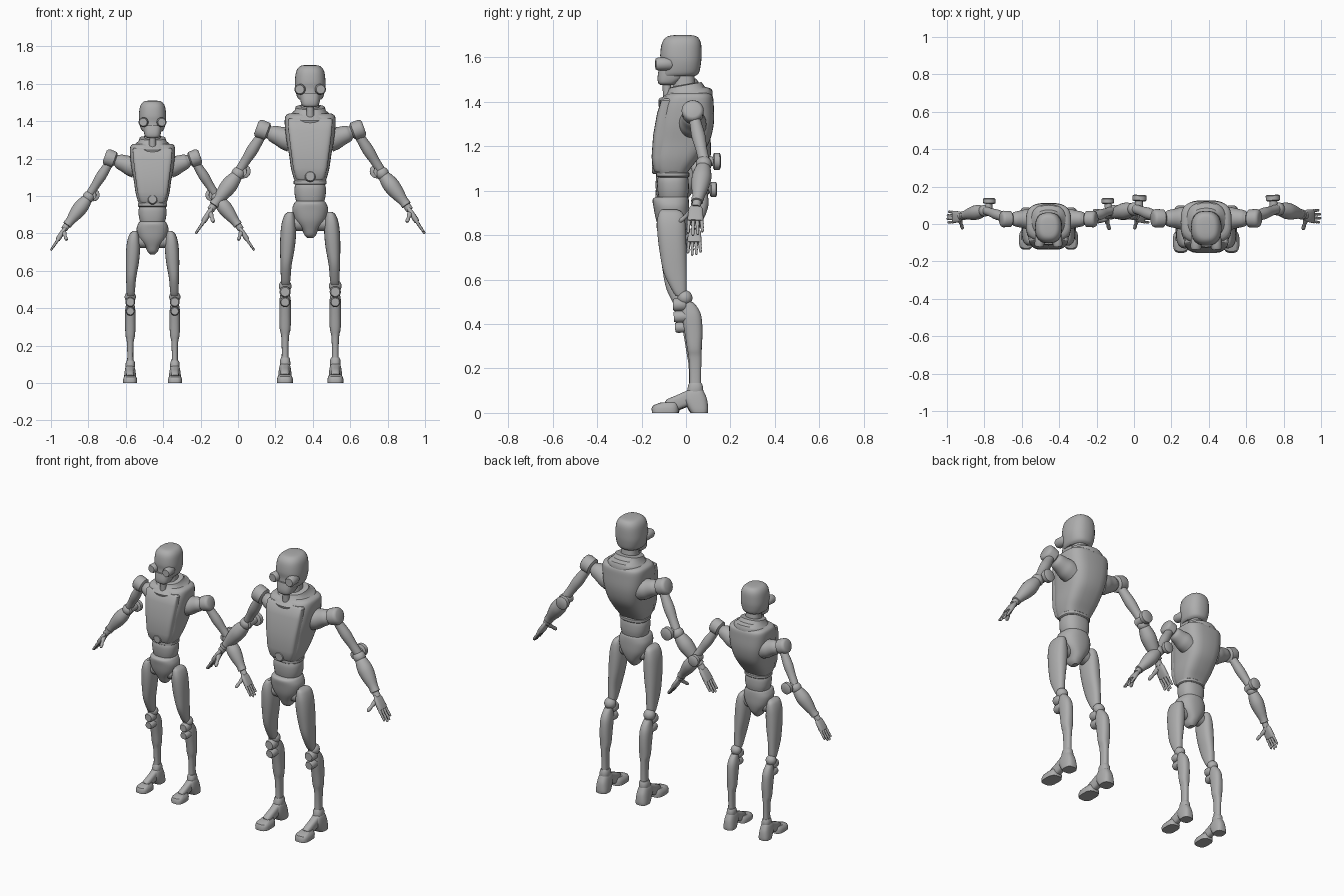
import bpy, bmesh, math
from mathutils import Vector

grey = bpy.data.materials.new("plain grey")
grey.diffuse_color = (0.42, 0.42, 0.42, 1)
parts = []


def skin(name, rings, n, p):
    """Skin closed superellipse rings (centre, u axis, v axis) into one capped solid."""
    bm = bmesh.new()
    loops = []
    for c, u, v in rings:
        loop = []
        for i in range(n):
            a = 2 * math.pi * i / n
            ca, sa = math.cos(a), math.sin(a)
            loop.append(bm.verts.new(c + u * math.copysign(abs(ca) ** (2 / p), ca)
                                     + v * math.copysign(abs(sa) ** (2 / p), sa)))
        loops.append(loop)
    for l0, l1 in zip(loops, loops[1:]):
        for i in range(n):
            j = (i + 1) % n
            bm.faces.new((l0[i], l0[j], l1[j], l1[i]))
    bm.faces.new(loops[0][::-1])
    bm.faces.new(loops[-1])
    bmesh.ops.recalc_face_normals(bm, faces=bm.faces)
    me = bpy.data.meshes.new(name)
    bm.to_mesh(me)
    bm.free()
    me.materials.append(grey)
    ob = bpy.data.objects.new(name, me)
    bpy.context.collection.objects.link(ob)
    parts.append(ob)


def smooth_rows(rows, k=4):
    """Catmull-Rom interpolation between rows of numbers."""
    out = []
    for i in range(len(rows) - 1):
        a, b, c, d = (rows[max(0, min(len(rows) - 1, i + o))] for o in (-1, 0, 1, 2))
        for s in range(k):
            t = s / k
            out.append([0.5 * (2 * q + (r - o) * t + (2 * o - 5 * q + 4 * r - w) * t * t
                               + (3 * q - o - 3 * r + w) * t ** 3)
                        for o, q, r, w in zip(a, b, c, d)])
    return out + [list(rows[-1])]


def loft(name, rows, p=2.4, x=0.0, tilt=0.0, soft=True, n=32):
    """Upright body from rows of (z, y front, y back, half width, x offset)."""
    rows = [tuple(r) + (0,) * (5 - len(r)) for r in rows]
    if soft:
        rows = smooth_rows(rows)
    skin(name, [(Vector((x + dx, (f + b) / 2, z)), Vector((w, 0, 0)),
                 Vector((0, (b - f) / 2, tilt * (b - f) / 2)))
                for z, f, b, w, dx in rows], n, p)


def limb(name, a, b, prof, flat=1.0, soft=False, p=2.0, n=24):
    """Turned part from a to b, profile of (t, radius); flat thins it across y."""
    a, b = Vector(a), Vector(b)
    d = b - a
    ref = Vector((0, 1, 0)) if abs(d.normalized().y) < 0.9 else Vector((0, 0, 1))
    v = d.cross(ref).normalized()
    u = v.cross(d).normalized()
    rows = smooth_rows(prof) if soft else prof
    skin(name, [(a + d * t, u * r, v * r * flat) for t, r in rows], n, p)


def ball(name, c, r):
    limb(name, Vector(c) - Vector((0, 0, r)), Vector(c) + Vector((0, 0, r)),
         [((1 - math.cos(math.pi * i / 12)) / 2, max(r * math.sin(math.pi * i / 12), 0.001))
          for i in range(13)])


DISC = [(0, .8), (.15, 1), (.85, 1), (1, .8)]


def disc(name, a, b, r):
    limb(name, a, b, [(t, k * r) for t, k in DISC])


# Head, jaw and neck
loft("head", [(1.70, -.05, .02, .025), (1.693, -.085, .05, .055), (1.665, -.108, .067, .075),
              (1.61, -.116, .07, .082), (1.57, -.112, .067, .08), (1.53, -.115, .058, .07),
              (1.515, -.12, .04, .058)])
loft("jaw", [(1.55, -.122, 0, .056), (1.51, -.128, -.01, .052), (1.485, -.125, -.04, .044),
             (1.475, -.115, -.05, .03)], p=2.8)
loft("neck", [(1.40, -.065, .055, .058), (1.46, -.058, .045, .05), (1.54, -.05, .035, .045)])
limb("throat_tube", (0, -.08, 1.41), (0, -.09, 1.50), [(0, .022), (1, .018)])

# Collar, ribcage, chest plate and waist
loft("collar", [(1.405, -.115, .12, .112), (1.425, -.12, .12, .112), (1.44, -.105, .113, .10),
                (1.452, -.085, .085, .085), (1.475, -.075, .07, .078), (1.478, -.055, .05, .06)],
     tilt=.18, soft=False)
loft("ribcage", [(1.07, -.125, .00, .078), (1.10, -.138, .02, .09), (1.15, -.146, .06, .103),
                 (1.22, -.143, .105, .113), (1.30, -.132, .125, .128), (1.38, -.115, .125, .136),
                 (1.425, -.095, .12, .133), (1.44, -.07, .10, .115)], p=3.2)
loft("chest_plate", [(1.085, -.14, -.05, .07), (1.10, -.148, -.05, .08), (1.15, -.155, -.05, .092),
                     (1.25, -.148, -.05, .105), (1.35, -.13, -.05, .117), (1.405, -.112, -.05, .12),
                     (1.415, -.10, -.05, .112)], p=5, soft=False)
disc("belly_port", (0, -.10, 1.105), (0, -.154, 1.105), .03)
loft("waist_ring", [(1.06, -.125, .01, .082), (1.065, -.133, .015, .088), (1.08, -.133, .015, .088),
                    (1.085, -.125, .01, .082)], soft=False)
loft("abdomen", [(1.065, -.125, .008, .078), (1.04, -.13, .012, .084), (1.00, -.128, .012, .082),
                 (.96, -.12, .005, .072), (.94, -.11, 0, .07)])

# Pelvis
loft("pelvis", [(.972, -.135, .008, .076), (.96, -.15, .012, .086), (.925, -.146, .014, .096),
                (.87, -.135, .012, .082), (.82, -.115, 0, .045), (.79, -.10, -.02, .03),
                (.775, -.08, -.035, .015)])
limb("hip_axle", (-.12, -.065, .855), (.12, -.065, .855), [(0, .042), (1, .042)])

for side, s in (("left", 1), ("right", -1)):
    nm = side + "_"

    def P(x, y, z):
        return (x * s, y, z)

    # Eye goggles
    disc(nm + "goggle", P(.05, -.06, 1.57), P(.056, -.137, 1.57), .029)

    # Thigh
    thigh = [(.915, -.11, -.04, .012, .105), (.90, -.122, -.015, .026, .11),
             (.86, -.13, -.004, .037, .114), (.80, -.128, 0, .042, .117),
             (.72, -.118, .002, .039, .122), (.63, -.10, .003, .03, .129),
             (.55, -.062, .003, .025, .131), (.525, -.045, 0, .02, .132)]
    loft(nm + "thigh", [r[:4] + (r[4] * s,) for r in thigh])

    # Knee joint with two front caps
    ball(nm + "knee_joint", P(.134, -.005, .518), .034)
    disc(nm + "upper_knee_cap", P(.134, .0, .487), P(.134, -.058, .487), .03)
    disc(nm + "lower_knee_cap", P(.134, .02, .435), P(.134, -.055, .432), .027)

    # Calf and ankle
    loft(nm + "calf", [(.50, -.015, .03, .02), (.47, -.02, .055, .026), (.43, -.018, .07, .031),
                       (.36, -.006, .074, .031), (.29, .005, .071, .029), (.25, .012, .07, .021),
                       (.18, .016, .068, .018), (.11, .016, .068, .019)], x=.134 * s)
    loft(nm + "ankle_cuff", [(.09, .005, .075, .026), (.10, .005, .078, .028),
                             (.125, .01, .075, .027), (.135, .015, .07, .022)], x=.134 * s,
         soft=False)

    # Foot: heel, instep and toe pad
    loft(nm + "heel", [(0, .022, .098, .036), (.02, .01, .10, .037), (.06, -.01, .095, .034),
                       (.09, -.005, .083, .029), (.105, .01, .075, .022)], p=2.8, x=.135 * s)
    limb(nm + "instep", P(.135, .03, .075), P(.135, -.085, .027),
         [(0, .034), (.5, .032), (.9, .032), (1, .024)], flat=.75, p=3)
    loft(nm + "toe_pad", [(0, -.153, -.035, .042), (.02, -.155, -.033, .043),
                          (.035, -.147, -.036, .038), (.046, -.115, -.04, .028)], p=3,
         x=.135 * s, soft=False)

    # Shoulder stub and cap
    limb(nm + "shoulder", P(.10, .03, 1.295), P(.27, .03, 1.36),
         [(0, .062), (.2, .06), (.38, .052), (.6, .044), (.72, .032), (1, .03)], soft=True)
    limb(nm + "shoulder_cap", P(.222, .03, 1.342), P(.288, .03, 1.366),
         [(0, .036), (.12, .048), (.75, .05), (.92, .044), (1, .034)])

    # Upper arm, elbow and rear elbow disc
    limb(nm + "upper_arm", P(.25, .035, 1.34), P(.385, .083, 1.125),
         [(0, .024), (.2, .027), (.45, .031), (.7, .026), (.9, .025), (1, .024)], soft=True)
    ball(nm + "elbow_joint", P(.385, .08, 1.12), .036)
    limb(nm + "elbow_stem", P(.365, .06, 1.13), P(.358, .13, 1.132), [(0, .026), (1, .02)])
    disc(nm + "elbow_disc", P(.357, .122, 1.132), P(.356, .156, 1.132), .038)

    # Forearm and wrist
    limb(nm + "forearm", P(.388, .08, 1.115), P(.513, .052, .953),
         [(0, .026), (.12, .036), (.35, .044), (.6, .039), (.85, .028), (1, .025)], soft=True)
    limb(nm + "wrist", P(.505, .052, .965), P(.532, .046, .925),
         [(0, .027), (.35, .027), (.4, .02), (1, .02)])

    # Hand: palm, four jointed fingers and thumb
    limb(nm + "palm", P(.525, .045, .935), P(.571, .042, .862),
         [(0, .02), (.25, .032), (.85, .036), (1, .032)], flat=.42, p=3)
    for i in range(4):
        y = .014 + i * .0185
        k = (.85, 1, .95, .78)[i]
        limb(nm + "finger_%d" % (i + 1), P(.563, y, .872),
             P(.563 + .05 * k, y + (i - 1.5) * .003, .872 - .074 * k),
             [(0, .008), (.35, .009), (.42, .007), (.65, .008), (.72, .0065), (.92, .007), (1, .004)],
             n=12)
    limb(nm + "thumb", P(.535, .03, .91), P(.517, -.03, .86),
         [(0, .015), (.4, .012), (.5, .009), (.75, .011), (.93, .009), (1, .005)], n=12)

# Smooth shading, then a smaller copy of the figure beside the large one
SMALL = 0.888
for ob in list(parts):
    bpy.ops.object.select_all(action='DESELECT')
    ob.select_set(True)
    bpy.context.view_layer.objects.active = ob
    bpy.ops.object.shade_smooth_by_angle(angle=math.radians(38))
    twin = ob.copy()
    twin.name = "small_" + ob.name
    twin.scale = (SMALL,) * 3
    twin.location = (-.457, 0, 0)
    bpy.context.collection.objects.link(twin)
    ob.name = "large_" + ob.name
    ob.location = (.386, 0, 0)
